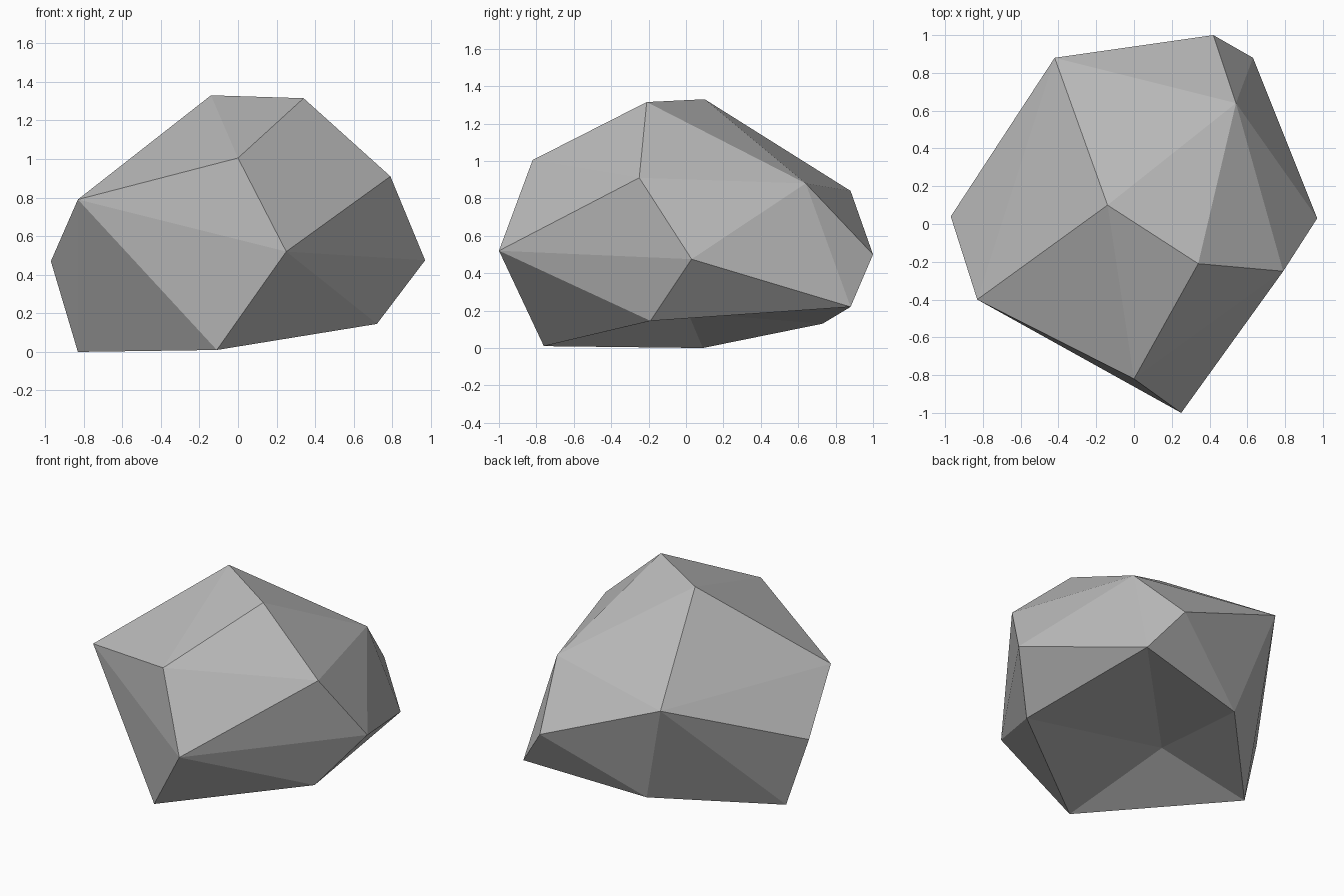
import bpy
import bmesh

default_cube = bpy.data.objects.get("Cube")
if default_cube:
    bpy.data.objects.remove(default_cube, do_unlink=True)

# Stone colour
stone = bpy.data.materials.new("stone_grey")
stone.use_nodes = True
grey = (0.5, 0.5, 0.5, 1.0)
stone.diffuse_color = grey
stone.node_tree.nodes["Principled BSDF"].inputs["Base Color"].default_value = grey

# Corners of the boulder, from the crown down to the foot
crown = [(-0.14, 0.10, 1.33), (0.34, -0.21, 1.315), (0.0, -0.82, 1.005)]
shoulder = [(0.79, -0.25, 0.91), (0.54, 0.64, 0.88),
            (-0.42, 0.88, 0.84), (-0.83, -0.40, 0.79)]
waist = [(0.25, -1.0, 0.52), (0.97, 0.03, 0.475),
         (0.42, 1.0, 0.50), (-0.97, 0.04, 0.47)]
foot = [(-0.11, -0.76, 0.01), (0.72, -0.19, 0.145), (0.63, 0.88, 0.22),
        (-0.21, 0.73, 0.13), (-0.83, 0.09, 0.0)]
hollow_centre = (-0.22, 0.01, 0.19)

bm = bmesh.new()
for corner in crown + shoulder + waist:
    bm.verts.new(corner)
foot_ring = {bm.verts.new(corner) for corner in foot}

# Faceted outer shell
bmesh.ops.convex_hull(bm, input=list(bm.verts))

# Replace the flat underside with a shallow hollow
underside = [f for f in bm.faces if all(v in foot_ring for v in f.verts)]
bmesh.ops.delete(bm, geom=underside, context="FACES")
centre = bm.verts.new(hollow_centre)
for edge in [e for e in bm.edges if e.is_boundary]:
    bm.faces.new((*edge.verts, centre))
loose = [e for e in bm.edges if not e.link_faces]
bmesh.ops.delete(bm, geom=loose, context="EDGES")
bmesh.ops.recalc_face_normals(bm, faces=list(bm.faces))

mesh = bpy.data.meshes.new("boulder")
bm.to_mesh(mesh)
bm.free()
mesh.materials.append(stone)
boulder = bpy.data.objects.new("boulder", mesh)
bpy.context.collection.objects.link(boulder)
